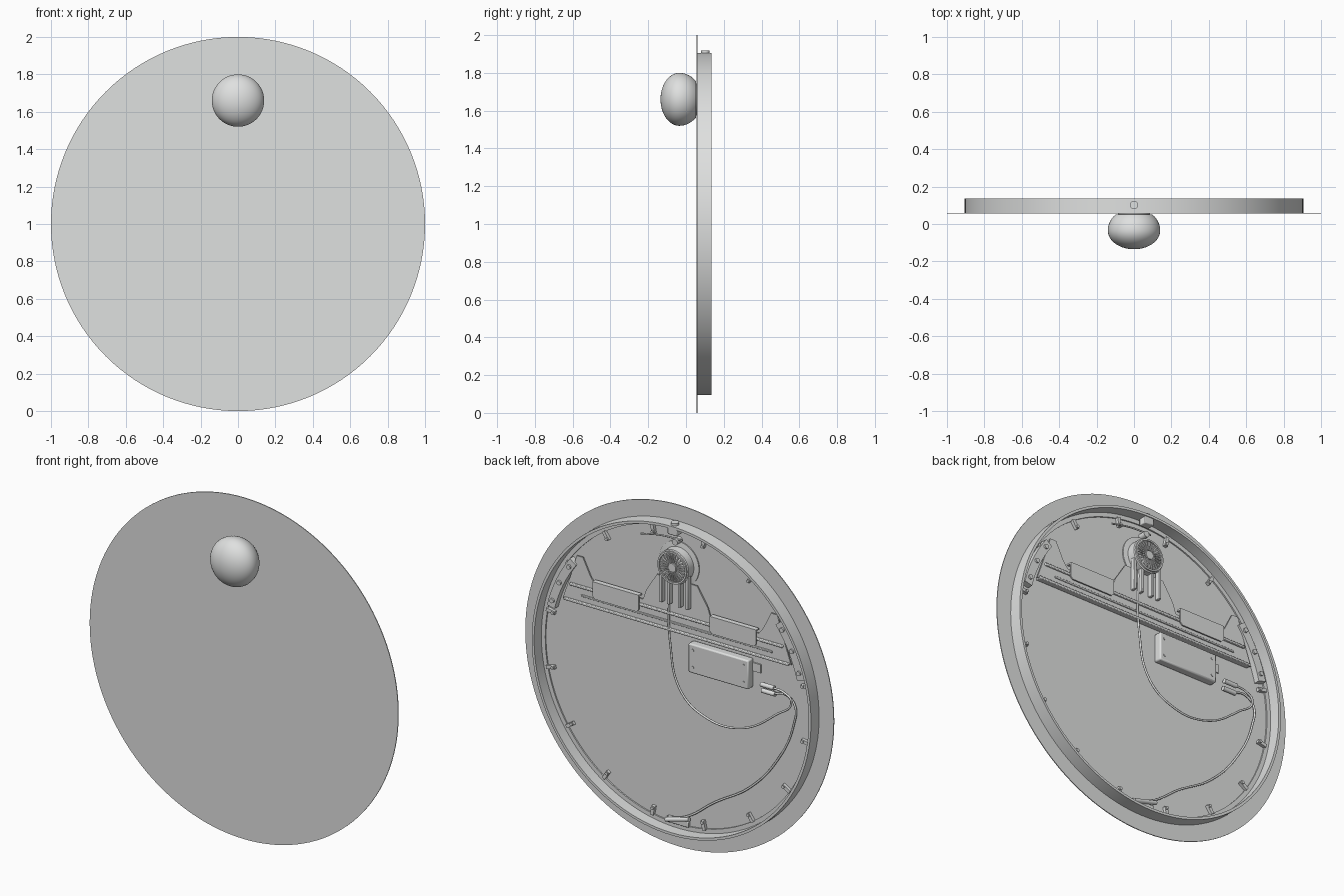
import bpy, bmesh, math
from mathutils import Matrix, Vector

cube = bpy.data.objects.get("Cube")
if cube:
    bpy.data.objects.remove(cube, do_unlink=True)


def material(name, color):
    m = bpy.data.materials.new(name)
    m.use_nodes = True
    m.diffuse_color = (*color, 1)
    m.node_tree.nodes["Principled BSDF"].inputs["Base Color"].default_value = (*color, 1)
    return m


GREY = material("soft grey", (0.74, 0.75, 0.745))
BACK = 0.06      # plane of the mirror's back face
MID = 1.0        # height of the mirror's centre
LAMP_Z = 1.66


def finish(name, bm, bevel=0):
    bmesh.ops.recalc_face_normals(bm, faces=bm.faces[:])
    mesh = bpy.data.meshes.new(name)
    bm.to_mesh(mesh)
    bm.free()
    obj = bpy.data.objects.new(name, mesh)
    bpy.context.collection.objects.link(obj)
    mesh.materials.append(GREY)
    if bevel:
        mod = obj.modifiers.new("Bevel", "BEVEL")
        mod.width, mod.segments = bevel, 2
    bpy.ops.object.select_all(action="DESELECT")
    obj.select_set(True)
    bpy.context.view_layer.objects.active = obj
    bpy.ops.object.shade_smooth_by_angle(angle=math.radians(35))
    return obj


def lathe(name, profile, z, steps=64, closed=False):
    """Turn a (radius, y) profile about the front-to-back axis at height z."""
    bm = bmesh.new()
    vs = [bm.verts.new((r, y, z)) for r, y in profile]
    pairs = list(zip(vs, vs[1:])) + ([(vs[-1], vs[0])] if closed else [])
    edges = [bm.edges.new(p) for p in pairs]
    bmesh.ops.spin(bm, geom=vs + edges, cent=(0, 0, z), axis=(0, 1, 0),
                   angle=math.tau, steps=steps, use_duplicate=False)
    bmesh.ops.remove_doubles(bm, verts=bm.verts[:], dist=1e-5)
    return finish(name, bm)


def plate(name, outline, y0, y1, bevel=0):
    """Extrude an (x, height above centre) outline from y0 to y1 behind the mirror."""
    bm = bmesh.new()
    face = bm.faces.new([bm.verts.new((x, BACK + y0, MID + z)) for x, z in outline])
    new = bmesh.ops.extrude_face_region(bm, geom=[face])["geom"]
    verts = [v for v in new if isinstance(v, bmesh.types.BMVert)]
    bmesh.ops.translate(bm, verts=verts, vec=(0, y1 - y0, 0))
    return finish(name, bm, bevel)


def box(name, x0, x1, z0, z1, y0, y1, bevel=0):
    return plate(name, [(x0, z0), (x1, z0), (x1, z1), (x0, z1)], y0, y1, bevel)


def rod(name, start, end, radius):
    """Cylinder between two points given as (x, depth, height above centre)."""
    a, b = (Vector((p[0], BACK + p[1], MID + p[2])) for p in (start, end))
    bm = bmesh.new()
    matrix = Matrix.Translation((a + b) / 2) @ (b - a).to_track_quat("Z", "Y").to_matrix().to_4x4()
    bmesh.ops.create_cone(bm, cap_ends=True, segments=20, radius1=radius,
                          radius2=radius, depth=(b - a).length, matrix=matrix)
    return finish(name, bm)


def cable(name, points, depth, radius):
    curve = bpy.data.curves.new(name, "CURVE")
    curve.dimensions = "3D"
    curve.bevel_depth, curve.bevel_resolution = radius, 2
    curve.use_fill_caps = True
    spline = curve.splines.new("BEZIER")
    spline.bezier_points.add(len(points) - 1)
    for bp, (x, z) in zip(spline.bezier_points, points):
        bp.co = (x, BACK + depth, MID + z)
        bp.handle_left_type = bp.handle_right_type = "AUTO"
    curve.materials.append(GREY)
    obj = bpy.data.objects.new(name, curve)
    bpy.context.collection.objects.link(obj)


# Mirror disc and the thin walled frame behind it
lathe("mirror_disc", [(0, 0.055), (1, 0.055), (1, BACK), (0, BACK)], MID, 128)
lathe("rear_frame", [(0.905, BACK), (0.905, 0.135), (0.89, 0.135), (0.89, 0.068),
                     (0.865, 0.068), (0.865, BACK)], MID, 128, True)

# Lamp globe with a flattened back
globe = [(0, -0.135)]
for i in range(1, 25):
    y = -0.135 + 0.187 * (i / 24) ** 1.6
    semi = 0.1 if y < -0.035 else 0.121
    globe.append((0.14 * math.sqrt(1 - min(1, abs(y + 0.035) / semi) ** 2), y))
lathe("lamp_globe", globe + [(0, 0.052)], LAMP_Z)
lathe("lamp_collar", [(0, 0.045), (0.085, 0.045), (0.085, 0.056), (0, 0.056)], LAMP_Z)

# Lamp mount and finned heat sink
lathe("lamp_mount", [(0, BACK), (0.13, BACK), (0.13, 0.066), (0.1, 0.07),
                     (0.1, 0.118), (0.094, 0.122), (0, 0.122)], LAMP_Z)
lathe("heat_sink_rim", [(0.094, 0.12), (0.094, 0.131), (0.084, 0.131), (0.084, 0.12)],
      LAMP_Z, 48, True)
lathe("heat_sink_hub", [(0.025, 0.12), (0.025, 0.131), (0, 0.131)], LAMP_Z, 32)
for i in range(24):
    a = math.tau * i / 24
    c, s = math.cos(a), math.sin(a)
    plate("heat_sink_fin", [(r * c - w * s, r * s + w * c + LAMP_Z - MID) for r, w in
          ((0.03, -0.003), (0.08, -0.004), (0.08, 0.004), (0.03, 0.003))], 0.06, 0.07)
for x in (-0.085, -0.035, 0.035, 0.085):
    box("mount_leg", x - 0.009, x + 0.009, 0.43, 0.62, 0.024, 0.055, 0.003)

# Hanging rail with raised centre and pointed ends
half = [(0.13, 0.57), (0.2, 0.46), (0.22, 0.4), (0.53, 0.4), (0.56, 0.44),
        (0.61, 0.54), (0.65, 0.54), (0.68, 0.44), (0.74, 0.27)]
plate("hanging_rail", half + [(-x, z) for x, z in reversed(half)], 0.016, 0.024)
box("rail_upper_fold", -0.69, 0.69, 0.36, 0.375, 0.02, 0.036, 0.004)
box("rail_lower_fold", -0.73, 0.73, 0.265, 0.28, 0.0, 0.036, 0.004)
box("rail_rib", -0.62, 0.62, 0.31, 0.322, 0.02, 0.03, 0.003)
for side in (-1, 1):
    xa, xb = sorted((side * 0.23, side * 0.53))
    plate("hanging_tongue", [(xa, 0.43), (xa, 0.345), (xa + 0.015, 0.33), (xb - 0.015, 0.33),
                             (xb, 0.345), (xb, 0.43)], 0.042, 0.05)
    box("tongue_shelf", xa, xb, 0.42, 0.43, 0.02, 0.05)
    # Curved end bracket following the frame
    angles = [math.radians(14 + 23 * i / 8) for i in range(9)]
    arc = [(side * 0.86 * math.cos(a), 0.86 * math.sin(a)) for a in angles]
    arc += [(side * 0.81 * math.cos(a), 0.81 * math.sin(a)) for a in reversed(angles)]
    plate("end_bracket", arc, 0.0, 0.035)
    for a in (angles[1], angles[4], angles[7]):
        x, z = side * 0.835 * math.cos(a), 0.835 * math.sin(a)
        rod("bracket_screw", (x, 0.03, z), (x, 0.045, z), 0.013)

# Driver cover with screws and side tab
box("driver_cover", -0.48, -0.09, 0.065, 0.235, 0.0, 0.05, 0.008)
box("driver_tab", -0.53, -0.48, 0.16, 0.21, 0.0, 0.008)
for x in (-0.45, -0.12):
    for z in (0.1, 0.2):
        rod("cover_screw", (x, 0.045, z), (x, 0.053, z), 0.008)

# Frame clips around the inside edge
for i in range(16):
    a = math.tau * (i + 0.5) / 16
    c, s = math.cos(a), math.sin(a)
    plate("frame_clip", [(r * c - w * s, r * s + w * c) for r, w in
          ((0.815, -0.01), (0.87, -0.01), (0.87, 0.01), (0.815, 0.01))], 0.0, 0.018)
    rod("clip_pin", (0.825 * c, 0, 0.825 * s), (0.825 * c, 0.026, 0.825 * s), 0.009)

# Top fixing, its strap and the bottom bracket
rod("top_fixing", (0, 0.042, 0.87), (0, 0.042, 0.918), 0.022)
box("top_fixing_block", -0.03, 0.03, 0.85, 0.895, 0.02, 0.07, 0.005)
rod("mount_screw", (0, 0, 0.8), (0, 0.045, 0.8), 0.018)
cable("top_strap", [(0.23, 0.785), (0.1, 0.81), (-0.04, 0.815)], 0.03, 0.005)
box("bottom_bracket", -0.07, 0.07, -0.865, -0.83, 0.0, 0.02, 0.004)
rod("bottom_gland", (-0.08, 0.025, -0.81), (0.07, 0.025, -0.85), 0.012)

# Wiring and plug connectors
cable("lamp_cable", [(0.04, 0.6), (0.045, 0.5), (0.04, 0.2), (-0.03, -0.07), (-0.175, -0.175),
                     (-0.4, -0.187), (-0.65, -0.04), (-0.745, 0.06), (-0.7, 0.1),
                     (-0.62, 0.11)], 0.03, 0.006)
cable("supply_cable", [(-0.62, 0.07), (-0.7, 0.085), (-0.76, 0.04), (-0.753, -0.08),
                       (-0.65, -0.31), (-0.47, -0.52), (-0.24, -0.67), (-0.06, -0.8),
                       (0.06, -0.84)], 0.02, 0.006)
for z, y in ((0.11, 0.03), (0.07, 0.02)):
    rod("plug_connector", (-0.55, y, z), (-0.635, y, z), 0.013)
